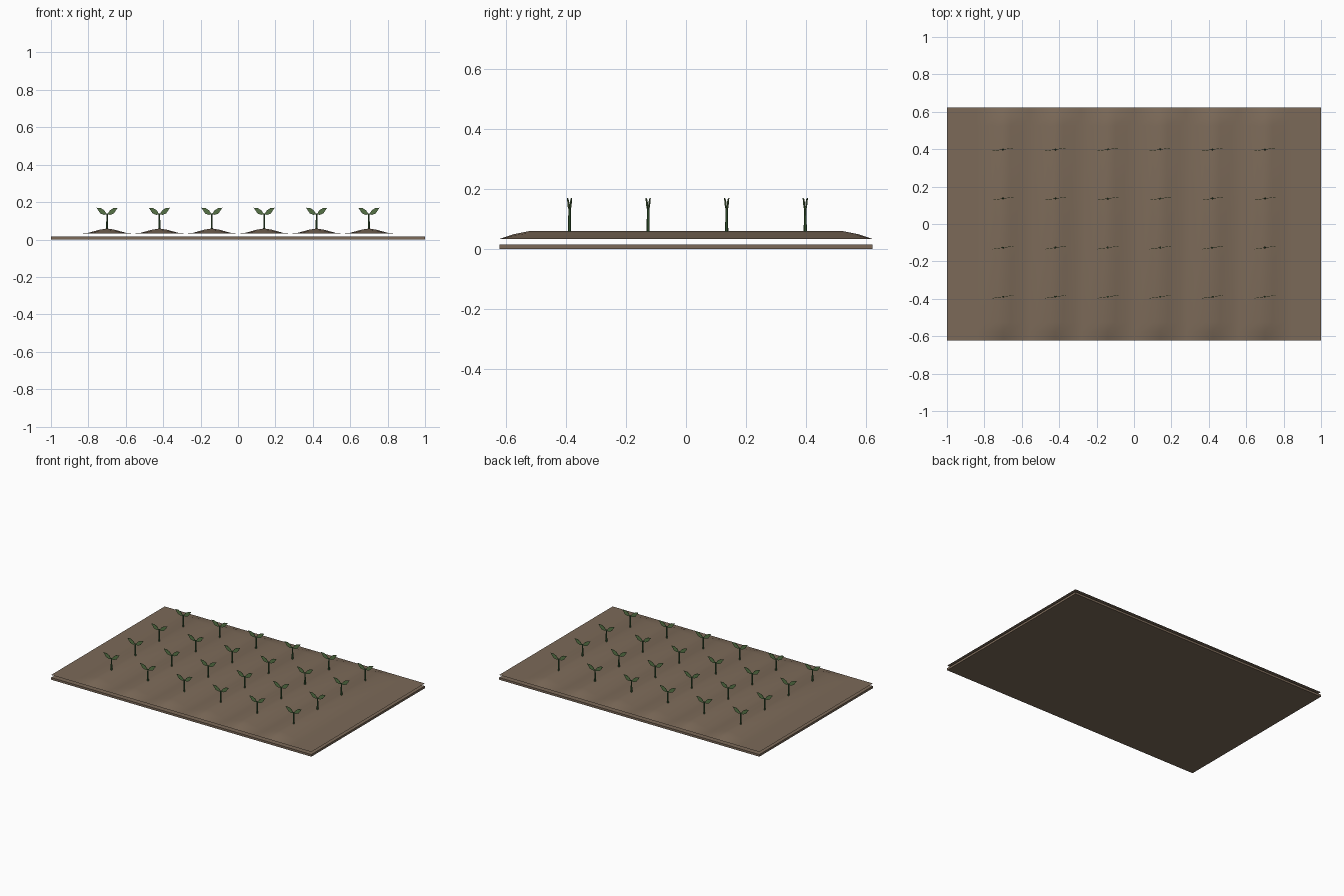
import bpy, bmesh, math

cube = bpy.data.objects.get("Cube")
if cube:
    bpy.data.objects.remove(cube, do_unlink=True)

HALF_X, HALF_Y = 1.0, 0.623
ROWS = [-0.7 + 0.28 * i for i in range(6)]
PLANT_Y = [-0.389 + 0.2625 * i for i in range(4)]


def material(name, rgb):
    mat = bpy.data.materials.new(name)
    mat.use_nodes = True
    colour = (*rgb, 1.0)
    mat.diffuse_color = colour
    bsdf = next(n for n in mat.node_tree.nodes if n.type == "BSDF_PRINCIPLED")
    bsdf.inputs["Base Color"].default_value = colour
    bsdf.inputs["Roughness"].default_value = 0.9
    return mat


def mesh_from(bm, name, mat, smooth=False):
    bmesh.ops.recalc_face_normals(bm, faces=bm.faces)
    mesh = bpy.data.meshes.new(name)
    for face in bm.faces:
        face.smooth = smooth
    bm.to_mesh(mesh)
    bm.free()
    mesh.materials.append(mat)
    return mesh


def place(name, mesh, location=(0, 0, 0), turn=0.0):
    obj = bpy.data.objects.new(name, mesh)
    obj.location = location
    obj.rotation_euler.z = turn
    bpy.context.collection.objects.link(obj)
    return obj


soil = material("brown soil", (0.20, 0.143, 0.098))
leaf_green = material("leaf green", (0.10, 0.18, 0.065))
stem_green = material("dark stem green", (0.045, 0.12, 0.04))

# Base slab
bm = bmesh.new()
bmesh.ops.create_cube(bm, size=1)
bmesh.ops.scale(bm, vec=(2 * HALF_X, 2 * HALF_Y, 0.015), verts=bm.verts)
place("base_slab", mesh_from(bm, "base_slab", soil), (0, 0, 0.0075))

# Thin soil sheet raised into six planting ridges that taper at both ends
SHEET_Z, RIDGE = 0.033, 0.026
half_profile = [(0.14, 0.0), (0.105, 0.06), (0.04, 0.75)]
profile = [(-x, h) for x, h in half_profile] + [(0, 1)] + \
          [(x, h) for x, h in reversed(half_profile)]
columns = [(-HALF_X, 0.0)]
for row in ROWS:
    for dx, h in profile:
        if row + dx > columns[-1][0] + 0.001:
            columns.append((row + dx, h))
columns.append((HALF_X, 0.0))
ends = [(HALF_Y, 0.0), (0.575, 0.62), (0.525, 1.0)]
lines = [(-y, f) for y, f in ends] + [(y, f) for y, f in reversed(ends)]

bm = bmesh.new()
grid = [[bm.verts.new((x, y, SHEET_Z + RIDGE * h * f)) for x, h in columns]
        for y, f in lines]
for near, far in zip(grid, grid[1:]):
    for i in range(len(columns) - 1):
        bm.faces.new((near[i], near[i + 1], far[i + 1], far[i]))
sheet_mesh = mesh_from(bm, "ridged_soil", soil, smooth=True)
if sheet_mesh.polygons[0].normal.z < 0:
    sheet_mesh.flip_normals()
place("ridged_soil", sheet_mesh)

# Stem: slim tapered six-sided post
bm = bmesh.new()
bmesh.ops.create_cone(bm, cap_ends=True, segments=6, radius1=0.0055,
                      radius2=0.004, depth=0.085)
bmesh.ops.translate(bm, vec=(0, 0, 0.0425), verts=bm.verts)
stem_mesh = mesh_from(bm, "stem", stem_green)

# Leaf pair: two thin upright leaves, mirrored about the stem
outline = [(0.001, 0.079), (0.017, 0.077), (0.036, 0.084),
           (0.057, 0.115), (0.034, 0.113), (0.015, 0.101)]
bm = bmesh.new()
for side in (-1, 1):
    front = bm.faces.new([bm.verts.new((side * x, -0.001, z)) for x, z in outline])
    made = bmesh.ops.extrude_face_region(bm, geom=[front], use_keep_orig=True)
    moved = [v for v in made["geom"] if isinstance(v, bmesh.types.BMVert)]
    bmesh.ops.translate(bm, vec=(0, 0.002, 0), verts=moved)
leaf_mesh = mesh_from(bm, "leaf_pair", leaf_green)

# Seedlings along every ridge
for x in ROWS:
    for y in PLANT_Y:
        spot = (x, y, 0.055)
        turn = math.radians(8)
        place("seedling_stem", stem_mesh, spot, turn)
        place("seedling_leaves", leaf_mesh, spot, turn)
